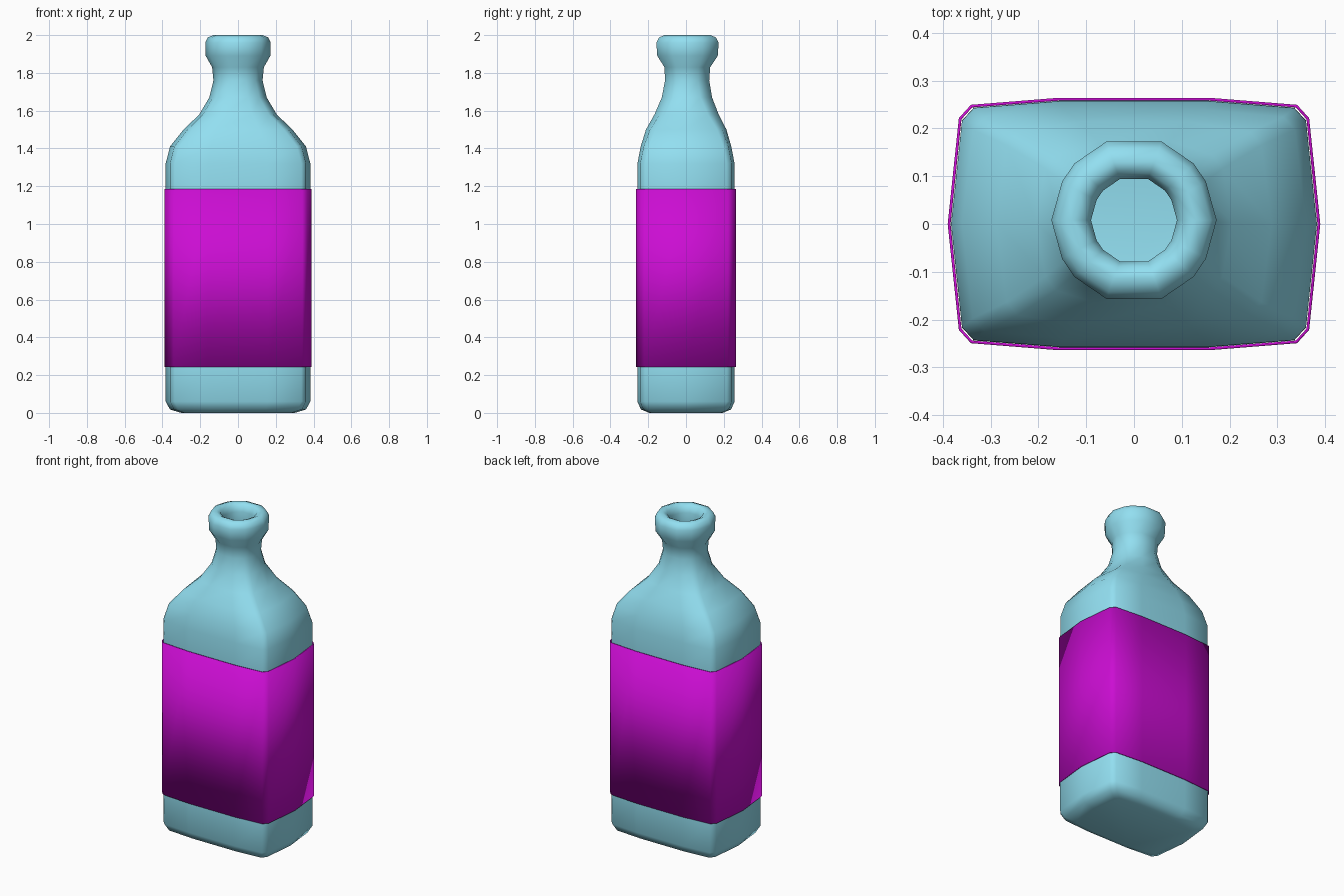
import bpy, bmesh

if "Cube" in bpy.data.objects:
    bpy.data.objects.remove(bpy.data.objects["Cube"])

# Quarter outlines (unit half-width / half-depth): squarish body and round neck
BODY = [(1, 0), (0.94, 0.84), (0.875, 0.945), (0.41, 1)]
NECK = [(1, 0), (0.87, 0.49), (0.72, 0.72), (0.33, 1)]


def outline(w, d, t, cy=0.0):
    """14-point ring, t = 0 for body shape, 1 for neck shape."""
    q = [((a[0] * (1 - t) + b[0] * t) * w, (a[1] * (1 - t) + b[1] * t) * d)
         for a, b in zip(BODY, NECK)]
    half = q + [(-x, y) for x, y in reversed(q)]
    full = half + [(x, -y) for x, y in reversed(half[1:-1])]
    return [(x, y + cy) for x, y in full]


def material(name, color):
    m = bpy.data.materials.new(name)
    m.diffuse_color = color
    m.use_nodes = True
    m.node_tree.nodes["Principled BSDF"].inputs["Base Color"].default_value = m.diffuse_color
    return m


def loft(name, rings, mat, cap_bottom=False):
    """Skin rings of (z, half-width, half-depth, neck blend, centre y)."""
    bm = bmesh.new()
    loops = [[bm.verts.new((x, y, z)) for x, y in outline(w, d, t, cy)]
             for z, w, d, t, cy in rings]
    for lo, hi in zip(loops, loops[1:]):
        n = len(lo)
        for i in range(n):
            j = (i + 1) % n
            bm.faces.new((lo[i], lo[j], hi[j], hi[i]))
    if cap_bottom:
        bm.faces.new(list(reversed(loops[0])))
    for f in bm.faces:
        f.smooth = True
    me = bpy.data.meshes.new(name)
    bm.to_mesh(me)
    bm.free()
    me.materials.append(mat)
    ob = bpy.data.objects.new(name, me)
    bpy.context.collection.objects.link(ob)
    return ob


# Glass bottle: base, straight body, shoulder, neck, rolled lip, open mouth
loft("bottle", [
    (0.0, 0.30, 0.195, 0, 0),
    (0.018, 0.36, 0.238, 0, 0),
    (0.06, 0.383, 0.258, 0, 0),
    (0.24, 0.383, 0.258, 0, 0),
    (1.185, 0.383, 0.258, 0, 0),
    (1.32, 0.383, 0.257, 0, 0),
    (1.41, 0.36, 0.24, 0.05, 0),
    (1.50, 0.288, 0.213, 0.2, 0.001),
    (1.58, 0.205, 0.170, 0.5, 0.003),
    (1.67, 0.152, 0.133, 0.85, 0.005),
    (1.76, 0.130, 0.117, 1, 0.006),
    (1.83, 0.137, 0.121, 1, 0.007),
    (1.89, 0.171, 0.160, 1, 0.008),
    (1.96, 0.173, 0.165, 1, 0.008),
    (1.988, 0.160, 0.150, 1, 0.008),
    (2.0, 0.130, 0.122, 1, 0.008),
    (1.988, 0.103, 0.098, 1, 0.008),
    (1.95, 0.090, 0.086, 1, 0.008),
    (1.90, 0.090, 0.086, 1, 0.008),
], material("glass_blue", (0.29, 0.74, 0.88, 1)), cap_bottom=True)

# Label band wrapped round the body
label = loft("label", [
    (0.243, 0.390, 0.264, 0, 0),
    (1.185, 0.390, 0.264, 0, 0),
], material("label_magenta", (0.60, 0.004, 0.65, 1)))
thick = label.modifiers.new("thickness", 'SOLIDIFY')
thick.thickness = 0.006
thick.offset = -1
bpy.context.view_layer.objects.active = label
label.select_set(True)
bpy.ops.object.shade_smooth_by_angle()
